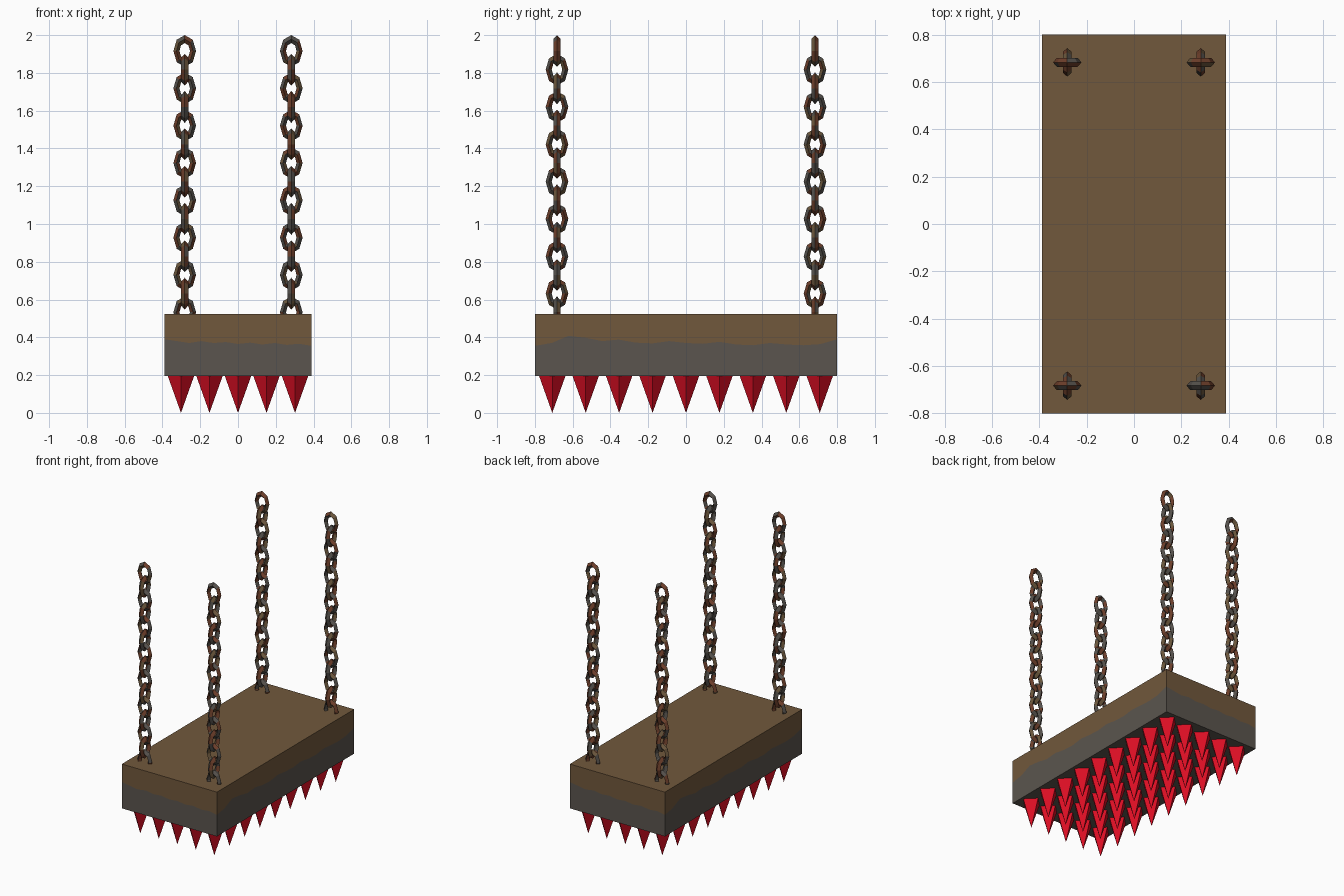
import bpy, bmesh, math, random
from mathutils import Matrix, Vector

if "Cube" in bpy.data.objects:
    bpy.data.objects.remove(bpy.data.objects["Cube"])

random.seed(4)


def material(name, r, g, b):
    lin = lambda c: ((c / 255 + 0.055) / 1.055) ** 2.4 if c > 10 else c / 255 / 12.92
    m = bpy.data.materials.new(name)
    m.diffuse_color = (lin(r), lin(g), lin(b), 1)
    m.use_nodes = True
    m.node_tree.nodes["Principled BSDF"].inputs["Base Color"].default_value = m.diffuse_color
    return m


BROWN = material("brown wood", 113, 88, 60)
GREY = material("grey stone", 91, 85, 78)
RED = material("red spike", 222, 14, 36)
RUST = material("rust", 108, 62, 42)
IRON = material("dark iron", 84, 80, 75)
TAN = material("tan rust", 106, 86, 60)


def finish(bm, name, mats):
    me = bpy.data.meshes.new(name)
    bm.to_mesh(me)
    bm.free()
    for m in mats:
        me.materials.append(m)
    ob = bpy.data.objects.new(name, me)
    bpy.context.collection.objects.link(ob)
    return ob


# Slab: three rings, the middle one is the wavy colour boundary
W, L, Z0, Z1 = 0.388, 0.8, 0.196, 0.523
short_wave = [.39, .38, .37, .38, .37, .375, .365, .372, .362, .37, .36, .366]
long_wave = [.355, .37, .408, .398, .38, .388, .372, .368, .38,
             .37, .366, .376, .362, .358, .37, .362, .358, .364]
corners = [(-W, -L), (W, -L), (W, L), (-W, L)]
bm = bmesh.new()
rings = [[], [], []]
for i in range(4):
    a, b = Vector(corners[i]), Vector(corners[(i + 1) % 4])
    wave = long_wave if i % 2 else short_wave
    for k, h in enumerate(wave):
        p = a.lerp(b, k / len(wave))
        for ring, z in zip(rings, (Z0, h, Z1)):
            ring.append(bm.verts.new((p.x, p.y, z)))
n = len(rings[0])
for band in range(2):
    lo, hi = rings[band], rings[band + 1]
    for k in range(n):
        j = (k + 1) % n
        bm.faces.new((lo[k], lo[j], hi[j], hi[k])).material_index = 1 - band
bm.faces.new(rings[2]).material_index = 0
bm.faces.new(rings[0][::-1]).material_index = 1
finish(bm, "slab", [BROWN, GREY])

# Spikes: 5 x 9 four-sided points hanging below
bm = bmesh.new()
for ix in range(-2, 3):
    for iy in range(-4, 5):
        x, y = ix * 0.151, iy * 0.177
        tip = bm.verts.new((x, y, 0))
        base = [bm.verts.new((x + 0.071 * dx, y + 0.071 * dy, Z0 + 0.003))
                for dx, dy in ((1, 0), (0, 1), (-1, 0), (0, -1))]
        for k in range(4):
            bm.faces.new((tip, base[(k + 1) % 4], base[k]))
        bm.faces.new(base)
finish(bm, "spikes", [RED])


def add_link(bm, centre, turn):
    """Eight-sided stretched ring with a diamond section."""
    rot = Matrix.Rotation(turn, 3, 'Z')
    loops = []
    for s in range(8):
        a = s * math.pi / 4
        loop = []
        for t in range(4):
            c, d = math.cos(t * math.pi / 2), math.sin(t * math.pi / 2)
            p = Vector(((0.044 + 0.016 * c) * math.cos(a), 0.019 * d,
                        (0.063 + 0.021 * c) * math.sin(a)))
            loop.append(bm.verts.new(rot @ p + centre))
        loops.append(loop)
    for s in range(8):
        for t in range(4):
            u, v, w = (s + 1) % 8, (t + 1) % 4, t
            f = bm.faces.new((loops[s][w], loops[s][v], loops[u][v], loops[u][w]))
            f.material_index = random.choice((0, 0, 1, 1, 2))


# Chains: alternating links at the four corners
for side, sx in (("left", -1), ("right", 1)):
    for end, sy in (("front", -1), ("back", 1)):
        bm = bmesh.new()
        for i in range(15):
            add_link(bm, Vector((0.282 * sx, 0.683 * sy, 1.916 - 0.0988 * i)),
                     math.pi / 2 * (i % 2))
        bmesh.ops.recalc_face_normals(bm, faces=bm.faces)
        finish(bm, f"{end}_{side}_chain", [RUST, IRON, TAN])
